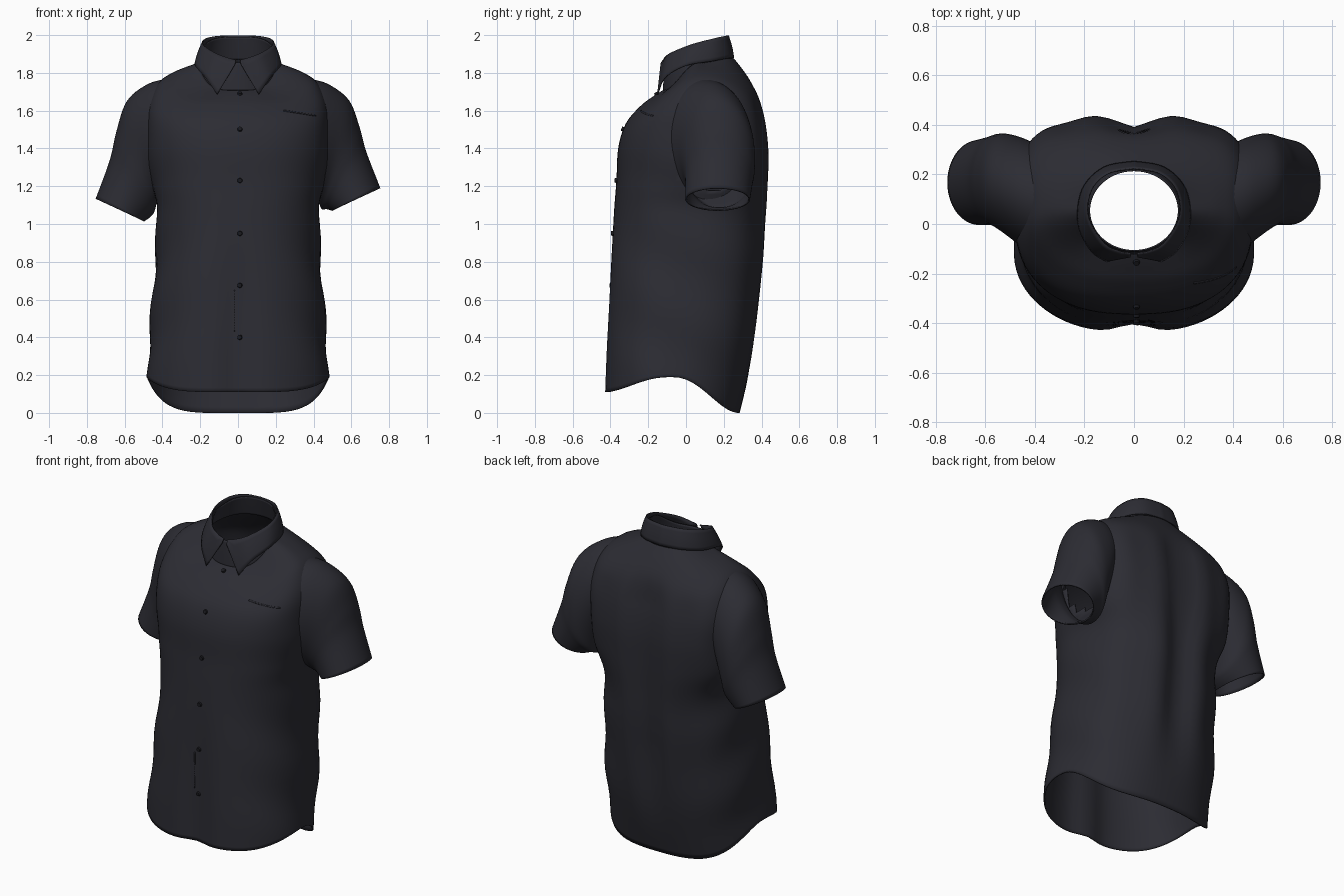
import bpy, bmesh, math
from mathutils import Vector
from mathutils.bvhtree import BVHTree

if "Cube" in bpy.data.objects:
    bpy.data.objects.remove(bpy.data.objects["Cube"])


def material(name, col):
    m = bpy.data.materials.new(name)
    m.diffuse_color = (*col, 1)
    m.use_nodes = True
    m.node_tree.nodes["Principled BSDF"].inputs["Base Color"].default_value = m.diffuse_color
    return m


CLOTH = material("charcoal cloth", (0.025, 0.025, 0.033))
BUTTON = material("black button", (0.010, 0.010, 0.013))


def smooth(a, b, v):
    t = max(0, min(1, (v - a) / (b - a)))
    return t * t * (3 - 2 * t)


def spline(rows, steps):
    """Catmull-Rom interpolation through rows of numbers."""
    out = []
    for i in range(len(rows) - 1):
        a, b, c, d = (rows[max(0, min(len(rows) - 1, i + k))] for k in (-1, 0, 1, 2))
        for j in range(steps):
            t = j / steps
            out.append([0.5 * (2 * q + (r - p) * t + (2 * p - 5 * q + 4 * r - s) * t * t
                               + (3 * q - p - 3 * r + s) * t ** 3)
                        for p, q, r, s in zip(a, b, c, d)])
    return out + [list(rows[-1])]


def grid_object(name, rows, closed, thick=0.008, keep=None, mat=CLOTH):
    """Skin a grid of points, then give the cloth a thickness."""
    bm = bmesh.new()
    vs = [[bm.verts.new(p) for p in row] for row in rows]
    n = len(vs[0])
    for a, b in zip(vs, vs[1:]):
        for i in range(n if closed else n - 1):
            k = (i + 1) % n
            bm.faces.new((a[i], a[k], b[k], b[i]))
    bmesh.ops.recalc_face_normals(bm, faces=bm.faces)
    if keep:
        gone = [f for f in bm.faces if not keep(f.calc_center_median())]
        bmesh.ops.delete(bm, geom=gone, context='FACES')
    me = bpy.data.meshes.new(name)
    bm.to_mesh(me)
    bm.free()
    return add(name, me, mat, thick)


def add(name, me, mat, thick=0):
    ob = bpy.data.objects.new(name, me)
    bpy.context.collection.objects.link(ob)
    me.materials.append(mat)
    if thick:
        mod = ob.modifiers.new("thickness", 'SOLIDIFY')
        mod.thickness, mod.offset = thick, 0
    bpy.ops.object.select_all(action='DESELECT')
    ob.select_set(True)
    bpy.context.view_layer.objects.active = ob
    bpy.ops.object.shade_smooth_by_angle(angle=math.radians(50))
    return ob


def ring(r, folds=True, seg=80):
    """Loop from half width, front y, back y, front z, side z, back z, squareness."""
    hw, yf, yb, zf, zs, zb, n0 = r
    yc, pts = (yf + yb) / 2, []
    for i in range(seg):
        a = 2 * math.pi * i / seg
        c, s = math.cos(a), math.sin(a)
        # the back is squarer at the shoulder blades
        n = n0 + (0.9 * smooth(0.9, 1.4, zs) * (1 - smooth(1.7, 1.85, zs)) if s > 0 else 0)
        x = hw * math.copysign(abs(c) ** (2 / n), c)
        y = yc + (yb - yf) / 2 * math.copysign(abs(s) ** (2 / n), s)
        z = zs + ((zf if s < 0 else zb) - zs) * smooth(0, 1, abs(s))
        if folds:
            win = smooth(0.1, 0.7, z) * (1 - smooth(1.55, 1.78, z))
            if s < 0:   # hollow down the front opening
                y += 0.035 * math.exp(-(x / 0.09) ** 2) * (1 - smooth(0.2, 1.2, z)) * abs(s)
            else:       # hanging folds on the back
                y -= win * s * (0.04 * math.exp(-(x / 0.08) ** 2)
                                + 0.012 * (1 - math.cos((abs(x) - 0.16) * 26)) / 2)
            x += c * 0.008 * math.sin(15 * z + 7 * y) * (1 - smooth(1.2, 1.6, z))
        pts.append((x, y, z))
    return pts


# Body: hem to neckline, with openings for the sleeves
body_rings = [
    (0.475, -0.435, 0.28, 0.11, 0.19, 0.00, 2.4),
    (0.465, -0.425, 0.36, 0.38, 0.40, 0.35, 2.4),
    (0.435, -0.40, 0.415, 0.80, 0.80, 0.78, 2.4),
    (0.425, -0.38, 0.43, 1.05, 1.05, 1.05, 2.4),
    (0.455, -0.365, 0.435, 1.22, 1.20, 1.22, 2.5),
    (0.475, -0.355, 0.435, 1.40, 1.40, 1.40, 2.5),
    (0.475, -0.315, 0.415, 1.53, 1.60, 1.56, 2.5),
    (0.425, -0.24, 0.375, 1.62, 1.735, 1.69, 2.4),
    (0.34, -0.175, 0.315, 1.67, 1.80, 1.79, 2.2),
    (0.21, -0.12, 0.25, 1.705, 1.85, 1.875, 2.0),
]
body = [ring(r) for r in spline(body_rings, 7)]
grid_object("shirt_body", body, True, keep=lambda p: not (
    abs(p.x) > 0.38 and ((p.y - 0.13) / 0.17) ** 2 + ((p.z - 1.44) / 0.26) ** 2 < 1))

# Sleeves: each ring is top x, top z, bottom x, bottom z, front y, back y
sleeve_rings = [
    (0.38, 1.765, 0.42, 1.19, -0.12, 0.32),
    (0.48, 1.735, 0.43, 1.13, -0.085, 0.345),
    (0.585, 1.65, 0.44, 1.09, -0.035, 0.36),
    (0.64, 1.50, 0.45, 1.07, -0.01, 0.36),
    (0.675, 1.36, 0.47, 1.06, 0.0, 0.35),
    (0.75, 1.16, 0.50, 1.045, 0.0, 0.335),
]
for name, side in (("right_sleeve", 1), ("left_sleeve", -1)):
    rows = spline(sleeve_rings, 6)
    loops = []
    for j, (tx, tz, bx, bz, y0, y1) in enumerate(rows):
        drop = side * 0.028 * smooth(0.3, 1, j / (len(rows) - 1))
        loop = []
        for i in range(56):
            a = 2 * math.pi * i / 56
            k = math.cos(a) / 2
            loop.append((side * ((tx + bx) / 2 + k * (tx - bx)),
                         (y0 + y1) / 2 + math.sin(a) * (y1 - y0) / 2,
                         (tz + bz) / 2 + k * (tz - bz) + drop))
        loops.append(loop)
    grid_object(name, loops, True)

# Collar stand
stand = [(0.207, -0.12, 0.245, 1.70, 1.845, 1.87, 2.0),
         (0.193, -0.115, 0.23, 1.78, 1.90, 1.93, 2.0),
         (0.18, -0.108, 0.216, 1.855, 1.94, 1.99, 2.0)]
grid_object("collar_stand", [ring(r, False) for r in spline(stand, 4)], True, 0.006)

# Folded collar: columns of top edge xyz and bottom edge xyz, front to back
leaf = [
    (0.012, -0.118, 1.868, 0.015, -0.132, 1.845),
    (0.050, -0.114, 1.878, 0.110, -0.150, 1.685),
    (0.120, -0.080, 1.905, 0.172, -0.110, 1.775),
    (0.185, 0.030, 1.950, 0.225, 0.000, 1.838),
    (0.171, 0.140, 1.980, 0.208, 0.140, 1.862),
    (0.103, 0.205, 1.995, 0.122, 0.228, 1.878),
    (0.000, 0.224, 1.997, 0.000, 0.252, 1.880),
]
first = [[p + (q - p) * j / 6 for p, q in zip(leaf[0], leaf[1])] for j in range(6)]
cols = first + spline(leaf[1:], 6)
rows = []
for k in range(7):
    t = k / 6
    bulge = 1 + 0.02 * math.sin(math.pi * t)
    rows.append([((c[0] + (c[3] - c[0]) * t) * bulge,
                  0.06 + (c[1] + (c[4] - c[1]) * t - 0.06) * bulge,
                  c[2] + (c[5] - c[2]) * t) for c in cols])
collar = grid_object("collar_leaves", rows, False, 0.006)
mirror = collar.modifiers.new("mirror", 'MIRROR')
mirror.merge_threshold = 0.002
collar.modifiers.move(len(collar.modifiers) - 1, 0)

# Surface lookup on the chest for the applied parts
verts, faces, n = [], [], len(body[0])
for loop in body:
    verts += [Vector(p) for p in loop]
for j in range(len(body) - 1):
    for i in range(n):
        k = (i + 1) % n
        faces.append((j * n + i, j * n + k, (j + 1) * n + k, (j + 1) * n + i))
tree = BVHTree.FromPolygons(verts, faces)


def on_front(x, z):
    hit, normal, _, _ = tree.ray_cast(Vector((x, -2, z)), Vector((0, 1, 0)))
    if normal.y > 0:
        normal = -normal
    return hit, normal


def patch(name, x0, x1, z0, z1, nx, nz, slope=0):
    """Thin strip of cloth lying on the front of the body."""
    rows = []
    for j in range(nz + 1):
        row = []
        for i in range(nx + 1):
            x = x0 + (x1 - x0) * i / nx
            hit, nor = on_front(x, z0 + (z1 - z0) * j / nz + slope * (x - x0))
            row.append(hit + nor * 0.005)
        rows.append(row)
    grid_object(name, rows, False, 0.003)


# Open edge of the placket and top edge of the chest pocket
patch("placket_edge", -0.022, -0.016, 0.43, 0.65, 1, 16)
patch("pocket_edge", 0.24, 0.41, 1.594, 1.60, 10, 1, -0.15)

# Buttons down the front
for i, z in enumerate((1.685, 1.50, 1.23, 0.95, 0.675, 0.40)):
    hit, nor = on_front(0.01, z)
    bm = bmesh.new()
    bmesh.ops.create_cone(bm, cap_ends=True, segments=20, radius1=0.014, radius2=0.011, depth=0.012)
    me = bpy.data.meshes.new("button")
    bm.to_mesh(me)
    bm.free()
    ob = add(f"button_{i + 1}", me, BUTTON)
    ob.location = hit + nor * 0.008
    ob.rotation_euler = nor.to_track_quat('Z', 'Y').to_euler()
